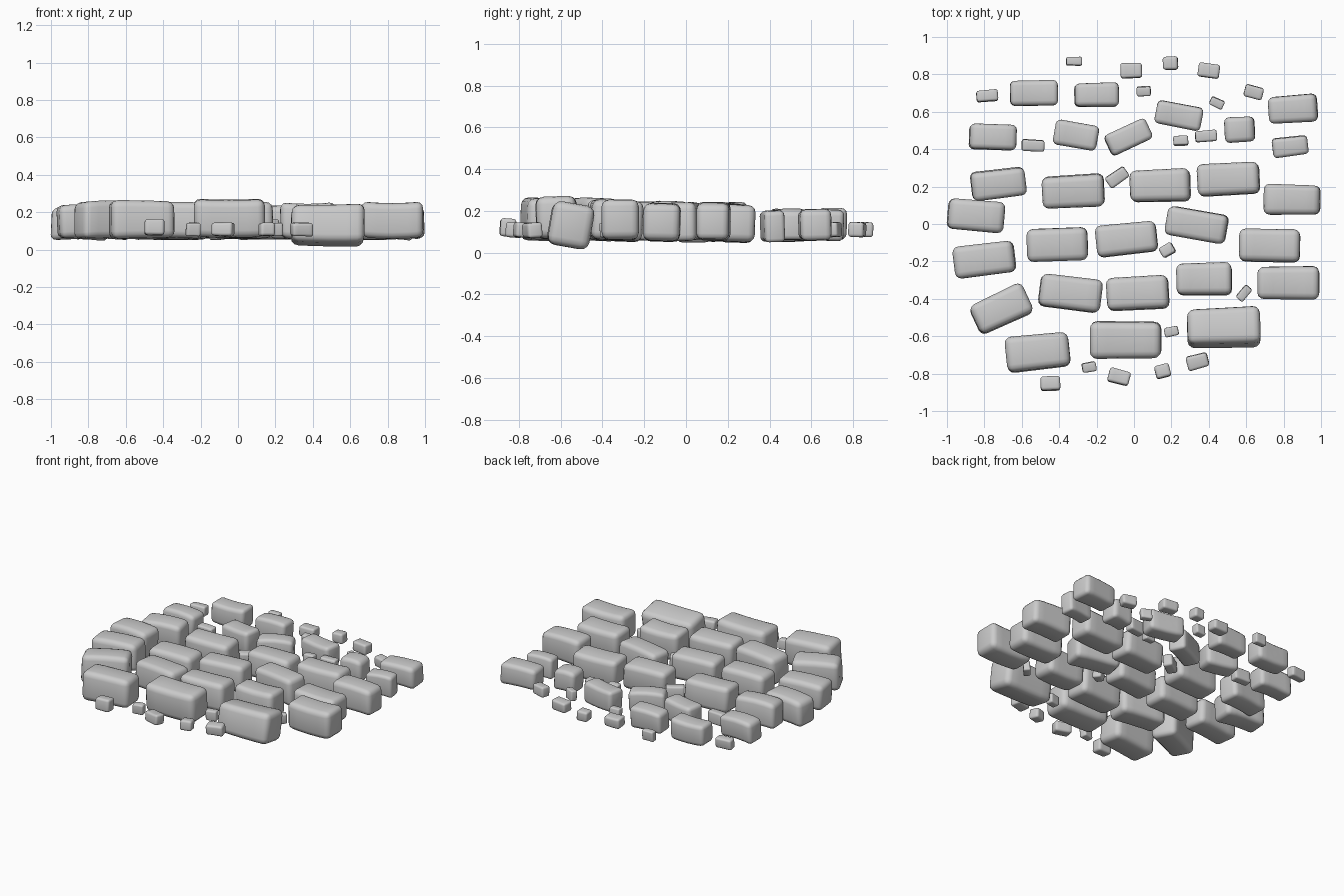
import bpy, bmesh, math, random
from mathutils import Matrix, Vector, Euler

random.seed(4)


def stone(name, x, y, length, width, turn, z, height, tilt=0, bend=0.0):
    """Worn block: rounded box with slightly skewed corners and a gentle bend."""
    size = Vector((length, width, height))
    bm = bmesh.new()
    bmesh.ops.create_cube(bm, size=1, matrix=Matrix.Diagonal((*size, 1)))
    bmesh.ops.bevel(bm, geom=bm.edges[:], offset=0.2 * min(size), segments=3,
                    profile=0.5, affect='EDGES', clamp_overlap=True)
    # cross cuts so the long sides can curve
    for t in (-0.25, 0, 0.25):
        bmesh.ops.bisect_plane(bm, geom=bm.verts[:] + bm.edges[:] + bm.faces[:],
                               plane_co=(t * length, 0, 0), plane_no=(1, 0, 0))
    taper_y, taper_z = random.uniform(-.04, .04), random.uniform(-.04, .04)
    lean = random.uniform(-.05, .05)
    for v in bm.verts:
        u, s, t = (2 * v.co[i] / size[i] for i in range(3))
        v.co.x += lean * t * height / 2
        v.co.y *= 1 + taper_y * u
        v.co.z *= 1 + taper_z * u
        v.co.z += bend * (u * u - .4)
    mesh = bpy.data.meshes.new(name)
    bm.normal_update()
    bm.to_mesh(mesh)
    bm.free()
    mesh.shade_smooth()
    ob = bpy.data.objects.new(name, mesh)
    ob.location = (x, y, z)
    ob.rotation_euler = Euler((math.radians(tilt), 0, math.radians(turn)))
    bpy.context.collection.objects.link(ob)


# Courses of large blocks: (x, y, length, width, turn), then centre z and height
courses = {
    "front_block": (.163, .20, [
        (-.515, -.685, .34, .185, 6), (-.045, -.62, .38, .195, 0),
        (-.71, -.455, .31, .17, 25)]),
    "second_block": (.152, .19, [
        (-.34, -.37, .33, .175, -7), (.02, -.37, .33, .175, 3),
        (.375, -.295, .295, .17, 1), (.825, -.315, .33, .175, 0)]),
    "third_block": (.15, .18, [
        (-.80, -.19, .325, .17, 7), (-.41, -.11, .325, .175, 2),
        (-.04, -.08, .325, .165, 6), (.335, -.005, .325, .155, -10),
        (.725, -.115, .325, .175, -1)]),
    "middle_block": (.145, .178, [
        (-.845, .045, .30, .165, -5), (-.725, .215, .29, .15, 7),
        (-.325, .175, .33, .17, 3), (.14, .205, .32, .17, 2),
        (.505, .24, .33, .17, 3), (.845, .13, .30, .16, -1)]),
    "fifth_block": (.13, .145, [
        (-.755, .465, .25, .135, -2), (-.31, .475, .235, .135, -10),
        (-.03, .465, .24, .12, 25), (.565, .505, .16, .135, 3),
        (.835, .415, .19, .10, 7)]),
    "back_block": (.132, .145, [
        (-.535, .70, .255, .135, 1), (-.20, .69, .235, .125, 1),
        (.24, .58, .25, .125, -11), (.85, .615, .26, .145, 4)]),
}
for name, (z, height, blocks) in courses.items():
    for i, b in enumerate(blocks, 1):
        stone(f"{name}_{i}", *b, z + random.uniform(-.006, .006), height,
              random.uniform(-3, 3), random.uniform(-.012, .012))

# Large sunken corner block, tipped backwards
stone("tipped_block", .48, -.555, .39, .195, 2, .13, .205, -10, .004)

# Loose chips around and between the courses
chips = {
    "front_chip": (.108, .07, [
        (-.08, -.817, .115, .075, -15), (.153, -.787, .08, .07, 15),
        (.34, -.735, .115, .075, 15), (-.24, -.765, .075, .05, 10),
        (.20, -.575, .075, .05, 12), (.588, -.37, .085, .045, 50)]),
    "gap_chip": (.12, .085, [
        (-.447, -.853, .105, .075, 2), (.178, -.14, .075, .06, 30),
        (-.09, .25, .12, .065, 35), (-.54, .42, .12, .06, -3),
        (.25, .445, .08, .05, 2), (.385, .47, .115, .06, 5)]),
    "back_chip": (.11, .07, [
        (-.32, .87, .085, .045, 0), (-.015, .82, .115, .08, 2),
        (.195, .86, .08, .07, 2), (.40, .82, .115, .075, -8),
        (-.785, .685, .115, .06, 5), (.052, .71, .075, .05, 2),
        (.443, .648, .075, .045, -25), (.64, .705, .10, .065, -15)]),
}
for name, (z, height, bits) in chips.items():
    for i, b in enumerate(bits, 1):
        stone(f"{name}_{i}", *b, z, height, random.uniform(-5, 5),
              random.uniform(-.003, .003))
